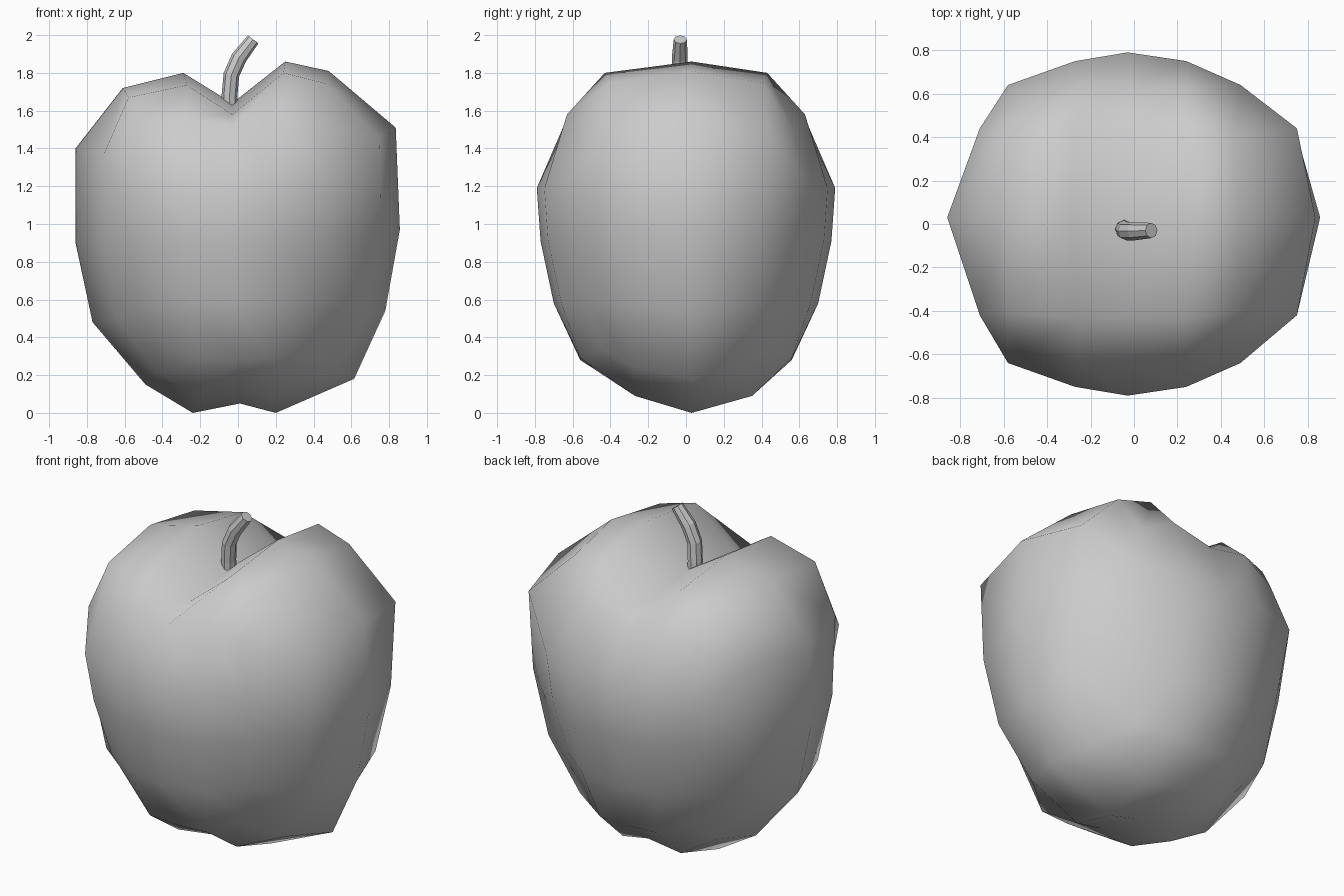
import bpy, bmesh, math
from mathutils import Vector

if "Cube" in bpy.data.objects:
    bpy.data.objects.remove(bpy.data.objects["Cube"])


def finish(name, bm):
    bmesh.ops.recalc_face_normals(bm, faces=bm.faces)
    mesh = bpy.data.meshes.new(name)
    bm.to_mesh(mesh)
    bm.free()
    ob = bpy.data.objects.new(name, mesh)
    bpy.context.collection.objects.link(ob)
    return ob


# Apple body: three clockwise outlines (x, z), from the middle slice outward
middle = [(-.61, 1.72), (-.29, 1.80), (-.03, 1.64), (.25, 1.86),
          (.48, 1.81), (.835, 1.51), (.857, .97), (.78, .54),
          (.615, .18), (.20, 0), (.01, .05), (-.24, 0),
          (-.49, .15), (-.77, .48), (-.86, .90), (-.86, 1.40)]
shoulder = [(-.58, 1.67), (-.27, 1.735), (-.03, 1.58), (.24, 1.80),
            (.46, 1.745), (.75, 1.46), (.755, .97), (.68, .57),
            (.51, .24), (.18, .09), (.01, .12), (-.21, .09),
            (-.42, .21), (-.64, .50), (-.71, .90), (-.71, 1.37)]
rim = [(-.50, 1.48), (-.27, 1.56), (-.03, 1.52), (.24, 1.58),
       (.42, 1.50), (.49, 1.22), (.475, .92), (.42, .60),
       (.35, .34), (.19, .29), (.01, .28), (-.20, .29),
       (-.35, .33), (-.48, .58), (-.55, .91), (-.58, 1.20)]


# Depths go from the top corners down each side to the bottom edge
def depths(top, corner, sides, low_corner, bottom):
    return ([corner, top, top, top, corner] + sides + [low_corner]
            + [bottom] * 3 + [low_corner] + sides[::-1])


shoulder_back = depths(.43, .41, [.44, .39, .35], .29, .35)
shoulder_front = depths(.43, .41, [.42, .39, .35], .27, .27)
rim_y = depths(.63, .57, [.64, .60, .53], .44, .56)

bm = bmesh.new()


def ring(outline, ys, sign):
    return [bm.verts.new((x, sign * y, z)) for (x, z), y in zip(outline, ys)]


rings = [ring(rim, rim_y, -1), ring(shoulder, shoulder_front, -1),
         ring(middle, [.03] * 16, 1),
         ring(shoulder, shoulder_back, 1), ring(rim, rim_y, 1)]
for a, b in zip(rings, rings[1:]):
    for i in range(16):
        k = (i + 1) % 16
        bm.faces.new((a[i], a[k], b[k], b[i]))

# Bulging front and back caps
rows = {1: (1.19, .79), 2: (.91, .77), 3: (.58, .70)}
cols = {1: (-.27, .04), 2: (-.03, 0), 3: (.24, .04)}
for edge, sign in ((rings[0], -1), (rings[-1], 1)):
    grid = {}
    for n in range(5):
        grid[0, n], grid[4, n] = edge[n], edge[12 - n]
        grid[n, 0], grid[n, 4] = edge[(16 - n) % 16], edge[4 + n]
    for r, (z, y) in rows.items():
        for c, (x, dy) in cols.items():
            grid[r, c] = bm.verts.new((x, sign * (y - dy), z))
    for r in range(4):
        for c in range(4):
            bm.faces.new((grid[r, c], grid[r, c + 1],
                          grid[r + 1, c + 1], grid[r + 1, c]))
body = finish("apple_body", bm)
for p in body.data.polygons:
    p.use_smooth = True

# Stem: bent eight-sided tube with flat facets
path = [Vector(p) for p in ((-.045, -.02, 1.57), (-.045, -.025, 1.68),
                            (-.035, -.033, 1.79), (.005, -.033, 1.88),
                            (.08, -.03, 1.977))]
bm = bmesh.new()
loops = []
for i, p in enumerate(path):
    t = (path[min(i + 1, 4)] - path[max(i - 1, 0)]).normalized()
    u = Vector((0, 1, 0)).cross(t).normalized()
    v = t.cross(u)
    rad = .035 if i == 4 else .042
    loops.append([bm.verts.new(p + rad * (math.cos(a) * u + math.sin(a) * v))
                  for a in (k * math.tau / 8 for k in range(8))])
for a, b in zip(loops, loops[1:]):
    for i in range(8):
        k = (i + 1) % 8
        bm.faces.new((a[i], a[k], b[k], b[i]))
bm.faces.new(loops[0])
bm.faces.new(loops[-1])
finish("stem", bm)
